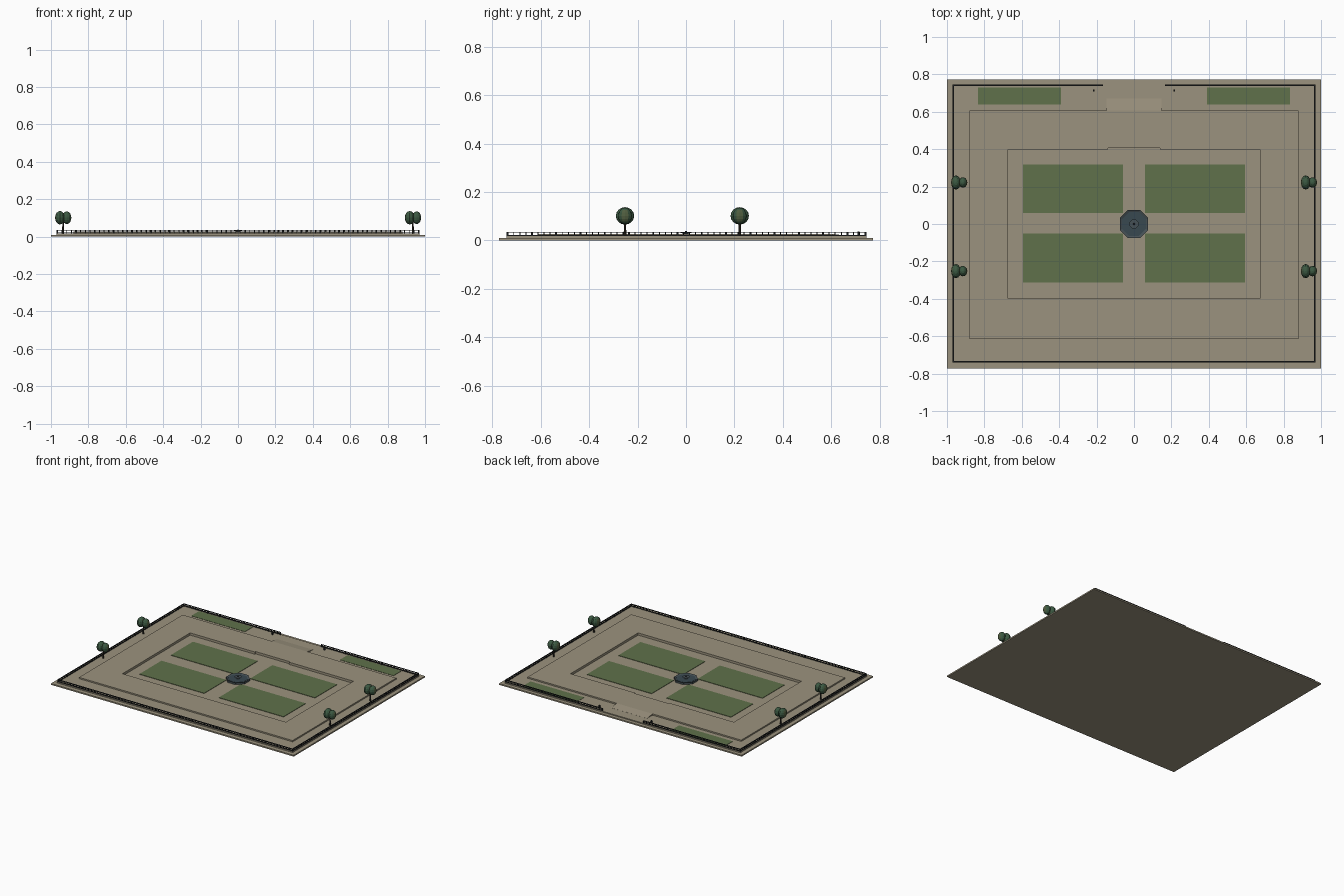
import bpy, bmesh, math
from mathutils import Matrix, Vector

if "Cube" in bpy.data.objects:
    bpy.data.objects.remove(bpy.data.objects["Cube"], do_unlink=True)


def material(name, r, g, b):
    m = bpy.data.materials.new(name)
    m.use_nodes = True
    m.diffuse_color = (r, g, b, 1)
    m.node_tree.nodes["Principled BSDF"].inputs["Base Color"].default_value = (r, g, b, 1)
    return m


stone = material("paving stone", 0.33, 0.29, 0.21)
grass = material("lawn green", 0.115, 0.165, 0.07)
iron = material("black iron", 0.012, 0.014, 0.015)
slate = material("slate", 0.06, 0.08, 0.09)
water = material("dark water", 0.04, 0.065, 0.08)
bark = material("dark bark", 0.03, 0.025, 0.018)
leaf = material("leaf green", 0.045, 0.1, 0.055)
olive = material("olive leaf", 0.08, 0.11, 0.05)


def finish(name, bm, *mats):
    me = bpy.data.meshes.new(name)
    bm.to_mesh(me)
    bm.free()
    for m in mats:
        me.materials.append(m)
    ob = bpy.data.objects.new(name, me)
    bpy.context.collection.objects.link(ob)
    return ob


def add_box(bm, x0, x1, y0, y1, z0, z1):
    size = Matrix.Diagonal((x1 - x0, y1 - y0, z1 - z0, 1))
    mid = Matrix.Translation(((x0 + x1) / 2, (y0 + y1) / 2, (z0 + z1) / 2))
    bmesh.ops.create_cube(bm, size=1, matrix=mid @ size)


def boxes(name, mat, rects, z0, z1):
    bm = bmesh.new()
    for r in rects:
        add_box(bm, *r, z0, z1)
    return finish(name, bm, mat)


BASE, SLAB, TOP = 0.01, 0.017, 0.027
PX, PY, NX, NY = 0.673, 0.398, 0.14, 0.407   # sunken court and its rear notch


def ring(w, y0, y1):
    """Rectangles surrounding the sunken court."""
    return [(-w, w, y0, -PY), (-w, -PX, -PY, NY), (PX, w, -PY, NY), (-w, w, NY, y1),
            (-PX, -NX, PY, NY), (NX, PX, PY, NY)]


# Ground, outer walk and raised terrace around the sunken court
boxes("ground_slab", stone, [(-1, 1, -0.773, 0.773)], 0, BASE)
boxes("outer_walk", stone, ring(0.97, -0.742, 0.747), BASE, SLAB)
boxes("raised_terrace", stone, ring(0.88, -0.614, 0.606), SLAB, TOP)

# Entrance ramp: a box whose outer top edge is lowered
bm = bmesh.new()
add_box(bm, -0.148, 0.148, 0.606, 0.67, SLAB - 0.002, TOP)
for v in bm.verts:
    if v.co.z > SLAB and v.co.y > 0.65:
        v.co.z = SLAB + 0.0005
finish("entrance_ramp", bm, stone)

# Lawns
boxes("court_lawns", grass,
      [(sx - 0.267, sx + 0.267, sy - 0.13, sy + 0.13)
       for sx in (-0.327, 0.327) for sy in (-0.182, 0.188)], BASE, BASE + 0.003)
boxes("rear_lawns", grass, [(s - 0.221, s + 0.221, 0.64, 0.73) for s in (-0.612, 0.612)],
      SLAB, SLAB + 0.002)


# Railing: two rails and evenly spaced pickets
def railing(name, a, b):
    bm = bmesh.new()
    a, b = Vector(a), Vector(b)
    t = 0.004
    for z in (0.0185, 0.032):
        add_box(bm, min(a.x, b.x) - t, max(a.x, b.x) + t,
                min(a.y, b.y) - t, max(a.y, b.y) + t, z, z + 0.003)
    n = round((b - a).length / 0.025)
    for i in range(n + 1):
        p = a.lerp(b, i / n)
        w = 0.004 if i % 4 == 0 else 0.002
        add_box(bm, p.x - w, p.x + w, p.y - w, p.y + w, SLAB, 0.034)
    finish(name, bm, iron)


FX, FY0, FY1 = 0.966, -0.737, 0.742
railing("front_railing", (-FX, FY0), (FX, FY0))
for side, s in (("left", 1), ("right", -1)):
    railing(side + "_railing", (s * FX, FY0), (s * FX, FY1))
    railing(side + "_rear_railing", (s * FX, FY1), (s * 0.17, FY1))
    boxes(side + "_gate_post", iron,
          [(s * 0.215 - 0.005, s * 0.215 + 0.005, 0.708, 0.718)], SLAB, 0.036)


# Octagonal fountain
def prism(name, mat, r0, r1, z0, z1, sides=8):
    bm = bmesh.new()
    place = Matrix.Translation((0, 0, (z0 + z1) / 2)) @ Matrix.Rotation(math.pi / 8, 4, "Z")
    bmesh.ops.create_cone(bm, cap_ends=True, segments=sides, radius1=r0, radius2=r1,
                          depth=z1 - z0, matrix=place)
    return finish(name, bm, mat)


basin = prism("fountain_basin", slate, 0.082, 0.082, BASE, 0.024)
bm = bmesh.new()
bm.from_mesh(basin.data)
lid = max(bm.faces, key=lambda f: f.calc_center_median().z)
bmesh.ops.inset_individual(bm, faces=[lid], thickness=0.014)
bmesh.ops.translate(bm, verts=lid.verts, vec=(0, 0, -0.006))
bm.to_mesh(basin.data)
bm.free()
prism("fountain_water", water, 0.068, 0.068, 0.016, 0.02)
prism("fountain_pedestal", slate, 0.014, 0.008, 0.019, 0.03)
prism("fountain_bowl", slate, 0.01, 0.026, 0.027, 0.032)
prism("fountain_spout", iron, 0.005, 0.004, 0.031, 0.038)


# Trees: slim trunk and two overlapping leafy lobes
def tree(name, x, y):
    bm = bmesh.new()
    bmesh.ops.create_cone(bm, cap_ends=True, segments=8, radius1=0.006, radius2=0.004,
                          depth=0.06, matrix=Matrix.Translation((x, y, 0.045)))
    finish(name + "_trunk", bm, bark)
    bm = bmesh.new()
    for dx, rx, ry, rz in ((-0.017, 0.026, 0.038, 0.036), (0.02, 0.024, 0.028, 0.034)):
        place = Matrix.Translation((x + dx, y, 0.101)) @ Matrix.Diagonal((rx, ry, rz, 1))
        bmesh.ops.create_uvsphere(bm, u_segments=12, v_segments=8, radius=1, matrix=place)
    bm.normal_update()
    for f in bm.faces:
        f.material_index = int(abs(f.normal.x) > 0.85)
    finish(name + "_crown", bm, leaf, olive)


for side, s in (("left", 1), ("right", -1)):
    for place, y in (("rear", 0.222), ("front", -0.252)):
        tree(side + "_" + place + "_tree", s * 0.935, y)
